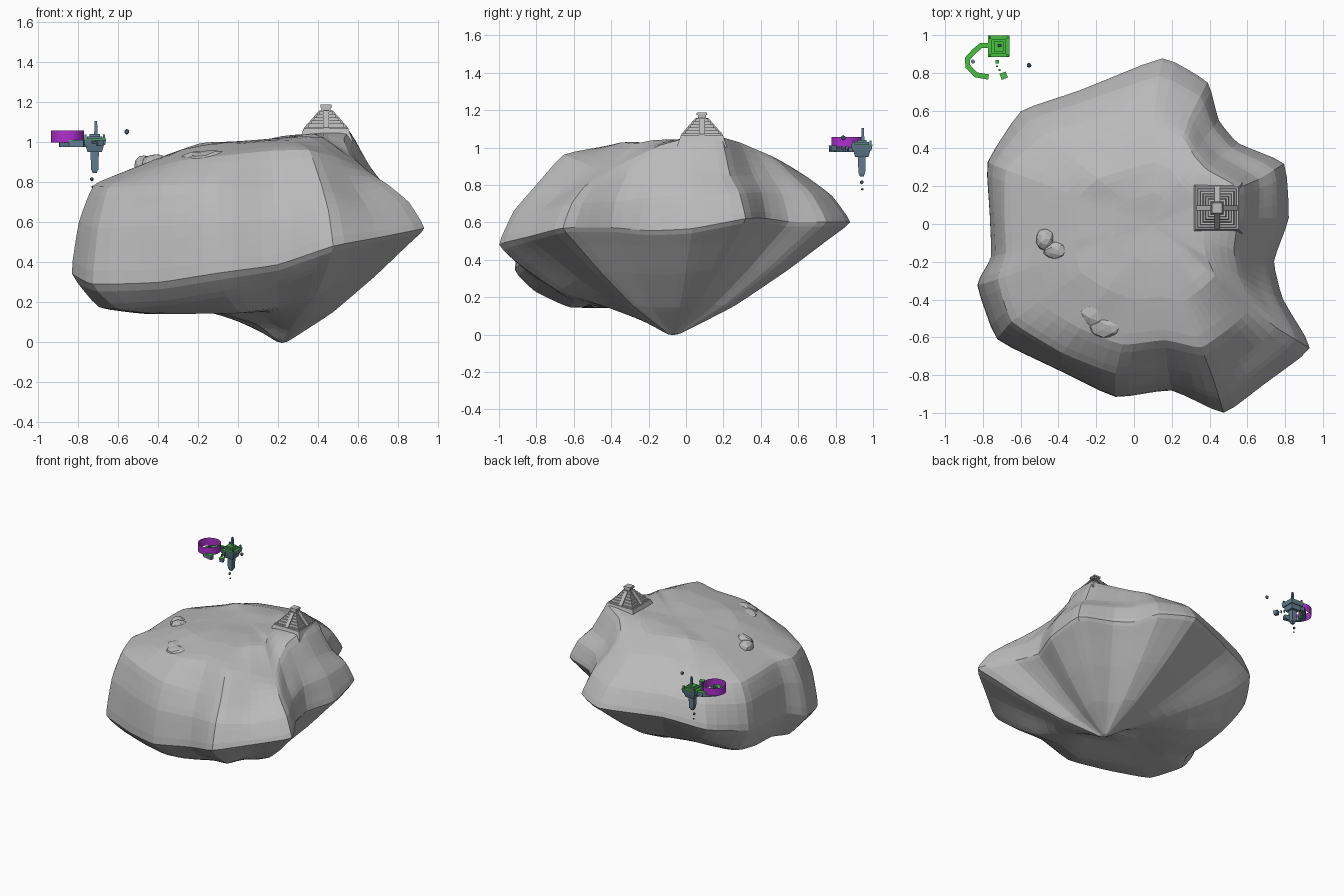
import bpy, bmesh, math, random
from mathutils import Vector

if "Cube" in bpy.data.objects:
    bpy.data.objects.remove(bpy.data.objects["Cube"])
random.seed(4)


def mat(name, rgb):
    m = bpy.data.materials.new(name)
    m.diffuse_color = (*rgb, 1)
    m.use_nodes = True
    m.node_tree.nodes["Principled BSDF"].inputs["Base Color"].default_value = m.diffuse_color
    return m


STONE = mat("grey stone", (0.49, 0.49, 0.49))
SLATE = mat("slate blue", (0.12, 0.21, 0.29))
GREEN = mat("grass green", (0.06, 0.54, 0.05))
PURPLE = mat("purple", (0.42, 0.03, 0.62))


def finish(name, bm, m):
    bmesh.ops.recalc_face_normals(bm, faces=bm.faces)
    me = bpy.data.meshes.new(name)
    bm.to_mesh(me)
    bm.free()
    me.materials.append(m)
    ob = bpy.data.objects.new(name, me)
    bpy.context.collection.objects.link(ob)
    return ob


def frustum(name, c, z0, z1, w0, w1, m, sides=4, turn=0.0):
    """Upright prism; w0 and w1 are half widths at bottom and top."""
    bm = bmesh.new()
    k = 1 / math.cos(math.pi / sides)
    rings = []
    for z, w in ((z0, w0), (z1, w1)):
        rings.append([bm.verts.new((c[0] + w * k * math.cos(turn + (i + .5) * math.tau / sides),
                                    c[1] + w * k * math.sin(turn + (i + .5) * math.tau / sides), z))
                      for i in range(sides)])
    bm.faces.new(rings[0])
    bm.faces.new(rings[1])
    for i in range(sides):
        j = (i + 1) % sides
        bm.faces.new((rings[0][i], rings[0][j], rings[1][j], rings[1][i]))
    return finish(name, bm, m)


def rock(name, c, size, m, jitter=0.12, detail=1):
    bm = bmesh.new()
    bmesh.ops.create_icosphere(bm, subdivisions=detail, radius=1)
    for v in bm.verts:
        s = 1 + random.uniform(-jitter, jitter)
        v.co = [c[i] + v.co[i] * size[i] * s for i in range(3)]
    return finish(name, bm, m)


def path(name, pts, half, z0, z1, m):
    """Flat ribbon with thickness along a polyline."""
    bm = bmesh.new()
    secs = []
    for i, p in enumerate(pts):
        a, b = Vector(pts[max(i - 1, 0)]), Vector(pts[min(i + 1, len(pts) - 1)])
        d = (b - a).normalized()
        n = Vector((-d.y, d.x)) * half
        p = Vector(p)
        secs.append([bm.verts.new((*(p + s * n), z)) for s, z in ((1, z0), (-1, z0), (-1, z1), (1, z1))])
    for s, t in zip(secs, secs[1:]):
        for k in range(4):
            bm.faces.new((s[k], s[(k + 1) % 4], t[(k + 1) % 4], t[k]))
    bm.faces.new(secs[0])
    bm.faces.new(secs[-1])
    return finish(name, bm, m)


# Island: widest outline point and cliff shoulder for each direction
OUTLINE = [
    (.83, .03, .56, .66, .03, .88), (.81, .33, .62, .67, .24, .84),
    (.55, .43, .62, .45, .36, .85), (.45, .55, .60, .37, .45, .85),
    (.40, .76, .60, .30, .57, .85), (.16, .90, .60, .12, .66, .84),
    (-.30, .71, .58, -.22, .56, .83), (-.61, .61, .52, -.48, .48, .81),
    (-.79, .33, .46, -.69, .29, .80), (-.77, .05, .43, -.69, .04, .80),
    (-.76, -.18, .40, -.68, -.16, .80), (-.845, -.32, .34, -.73, -.29, .79),
    (-.74, -.62, .28, -.66, -.52, .78), (-.40, -.78, .29, -.38, -.69, .79),
    (-.10, -.93, .34, -.10, -.80, .79), (.20, -.88, .38, .18, -.76, .76),
    (.48, -1.02, .48, .42, -.82, .79), (.70, -.85, .52, .60, -.69, .74),
    (.955, -.665, .57, .76, -.55, .79), (.79, -.40, .57, .66, -.34, .80),
    (.74, -.20, .55, .63, -.17, .86)]
TIP = Vector((.22, -.07, -.015))
CROWN = Vector((.10, 0, 1.0))


def plateau(p):
    """Top surface: rises to the right, falls off at left, back and front-right."""
    z = 1.02 + .08 * p.x - .33 * max(0, -.2 - p.x)
    z -= .4 * max(0, p.y - .25) + .22 * max(0, -.3 - p.y)
    return z - .75 * max(0, p.x - .4) * min(1, max(0, (-.05 - p.y) / .2))


def column(row):
    e, m = Vector(row[:3]), Vector(row[3:])
    bulge = min(1, max(0, (-e.x * .8 - e.y * .6) / .6))
    low = .5 + .35 * min(1, max(0, -e.x / .7))
    pts = []
    for t, deep in ((.88, .09), (.65, .16), (.35, .14), (.13, None)):   # underside
        p = e.lerp(TIP, t)
        plain = e.z * (1 - t) * (1 - .5 * t ** 1.5)
        full = deep if deep else e.z + (.14 - e.z) * low
        p.z = plain + (full - plain) * bulge
        pts.append(p)
    mid = e.lerp(m, .55)                                                # cliff
    out = Vector((e.x - m.x, e.y - m.y, .1)).normalized() * .028
    pts += [e, mid + out, m]
    for t, drop in ((.19, 0), (.5, .005), (.75, .015)):                 # plateau
        p = m.lerp(CROWN, t)
        p.z = plateau(p) - drop
        pts.append(p)
    return pts


bm = bmesh.new()
cols = [[bm.verts.new(p) for p in column(r)] for r in OUTLINE]
tip, crown = bm.verts.new(TIP), bm.verts.new(CROWN)
for a, b in zip(cols, cols[1:] + cols[:1]):
    bm.faces.new((tip, b[0], a[0]))
    bm.faces.new((crown, a[-1], b[-1]))
    for k in range(len(a) - 1):
        bm.faces.new((a[k], b[k], b[k + 1], a[k + 1]))
island = finish("island", bm, STONE)
sub = island.modifiers.new("facets", 'SUBSURF')
sub.subdivision_type = 'SIMPLE'
sub.levels = sub.render_levels = 2
soft = island.modifiers.new("weathering", 'SMOOTH')
soft.factor, soft.iterations = .5, 3

# Craggy ledges on the plateau edge, mostly buried
for i, (x, y, z, sx, sy, sz) in enumerate([
        (-.47, -.08, .88, .05, .06, .055), (-.40, -.14, .89, .08, .05, .05),
        (-.20, -.47, .90, .085, .09, .06), (-.13, -.54, .90, .11, .07, .06),
        (.33, -.57, .92, .10, .06, .05)]):
    rock(f"ledge_{i}", (x, y, z), (sx, sy, sz), STONE, .08, 2)

# Stepped temple on its pad
T = (.44, .085)
frustum("temple_pad", T, 1.0, 1.068, .135, .112, STONE)
for i in range(6):
    w = .105 - .014 * i
    frustum(f"temple_step_{i}", T, 1.06 + .016 * i, 1.076 + .016 * i, w, w - .004, STONE)
for i in range(4):
    # stairway: sloped wedge on each side
    a = i * math.pi / 2
    d, s = Vector((math.cos(a), math.sin(a))), Vector((-math.sin(a), math.cos(a))) * .014
    bm = bmesh.new()
    prof = [(.02, 1.06), (.110, 1.06), (.110, 1.072), (.034, 1.158), (.02, 1.158)]
    ends = [[bm.verts.new((*(Vector(T) + d * r + s * k), z)) for r, z in prof] for k in (-1, 1)]
    for f in ends:
        bm.faces.new(f)
    for k in range(5):
        j = (k + 1) % 5
        bm.faces.new((ends[0][k], ends[0][j], ends[1][j], ends[1][k]))
    finish(f"temple_stair_{i}", bm, STONE)
frustum("temple_shrine", T, 1.155, 1.175, .022, .022, STONE)
frustum("temple_roof", T, 1.173, 1.187, .029, .027, STONE)

# Small floating platform
P = (-.716, .94)
frustum("deck", P, .985, 1.014, .052, .057, SLATE)
frustum("deck_lawn", P, 1.014, 1.017, .057, .057, GREEN)
frustum("under_deck", P, .95, .985, .036, .046, SLATE)
frustum("stem", P, .86, .95, .018, .021, SLATE)
frustum("stem_tip", P, .845, .86, .010, .015, SLATE)
for i, (w, z) in enumerate(((.038, 1.017), (.026, 1.028))):
    frustum(f"terrace_{i}", P, z, z + .010, w, w, SLATE)
    frustum(f"terrace_lawn_{i}", P, z + .010, z + .012, w, w, GREEN)
frustum("spire", (-.71, .945), 1.035, 1.105, .009, .006, SLATE)
for i, (sx, sy) in enumerate(((1, 1), (-1, 1), (-1, -1), (1, -1))):
    c = (P[0] + sx * .046, P[1] + sy * .046)
    frustum(f"corner_post_{i}", c, 1.015, 1.036, .006, .005, SLATE)
    frustum(f"post_lawn_{i}", c, 1.036, 1.038, .006, .006, GREEN)

# Curved walkway with its slate footing and the purple ring around it
WALK = [(-.76, .945), (-.81, .945), (-.845, .915), (-.882, .875), (-.88, .835), (-.838, .79), (-.77, .778)]
path("walkway_footing", WALK, .014, .976, 1.007, SLATE)
path("walkway_lawn", WALK, .014, 1.007, 1.010, GREEN)
frustum("walkway_pillar", (-.853, .86), .975, 1.03, .010, .010, SLATE, 8)
bm = bmesh.new()
bmesh.ops.create_cone(bm, cap_ends=False, segments=32, radius1=.083, radius2=.083, depth=.06)
bmesh.ops.translate(bm, verts=bm.verts, vec=(-.852, .86, 1.027))
finish("purple_ring", bm, PURPLE)

# Landing pad, stepping stones and floating debris
frustum("landing", (-.69, .785), .98, 1.007, .014, .017, SLATE, 4, .35)
frustum("landing_lawn", (-.69, .785), 1.007, 1.01, .017, .017, GREEN, 4, .35)
for i, (x, y, w) in enumerate(((-.724, .86, .009), (-.725, .835, .005), (-.712, .815, .005))):
    frustum(f"stepping_stone_{i}", (x, y), .99, 1.006, w * .7, w, SLATE)
    frustum(f"stepping_lawn_{i}", (x, y), 1.006, 1.009, w, w, GREEN)
for i, (x, y, z, s) in enumerate(((-.555, .84, 1.052, .014), (-.73, .94, .815, .011), (-.726, .942, .777, .007))):
    rock(f"debris_{i}", (x, y, z), (s, s, s), SLATE)
